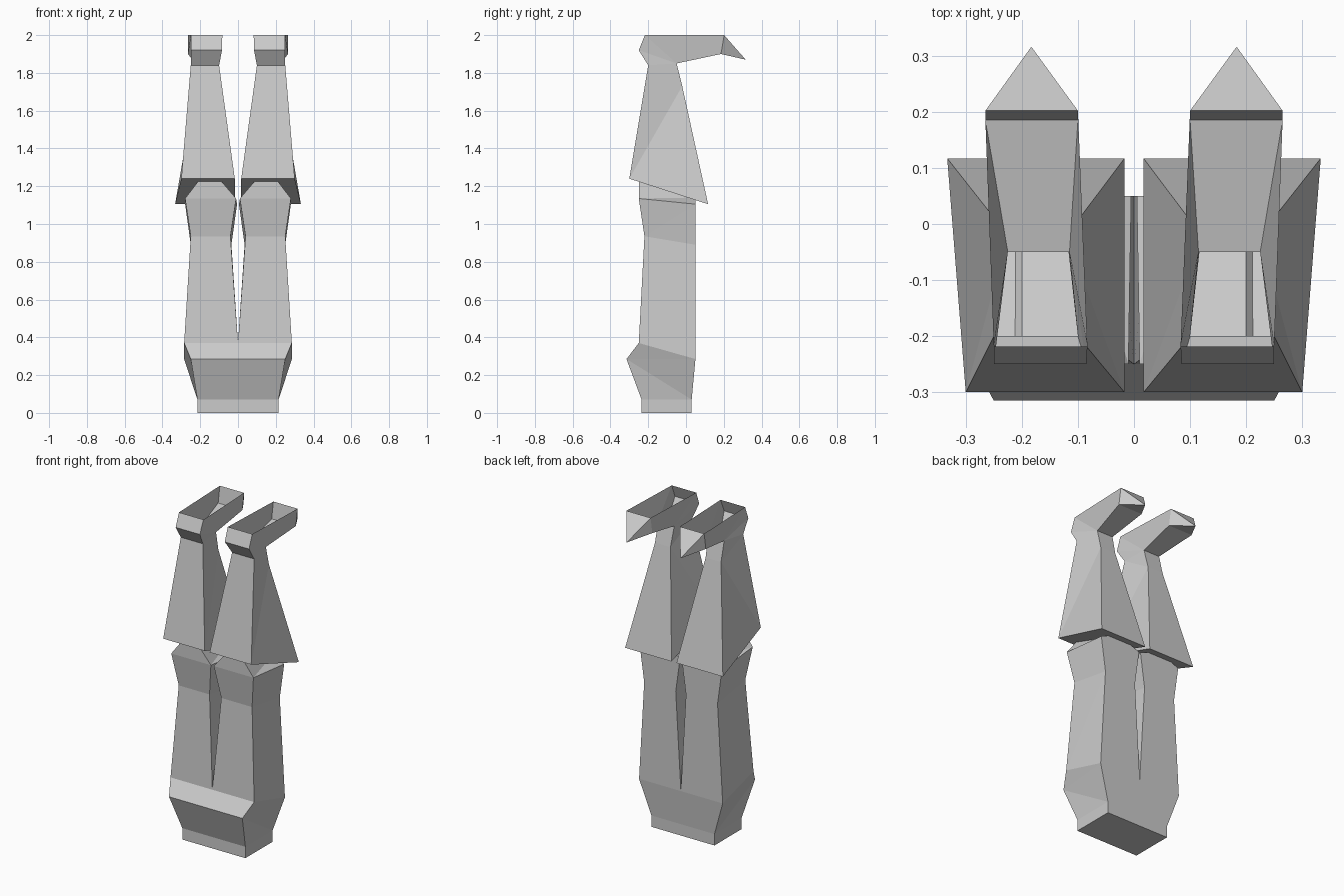
import bpy, bmesh

if "Cube" in bpy.data.objects:
    bpy.data.objects.remove(bpy.data.objects["Cube"])


def finish(name, bm, mirror=True):
    bmesh.ops.remove_doubles(bm, verts=bm.verts, dist=0.0005)
    bmesh.ops.recalc_face_normals(bm, faces=bm.faces)
    me = bpy.data.meshes.new(name)
    bm.to_mesh(me)
    bm.free()
    ob = bpy.data.objects.new(name, me)
    bpy.context.collection.objects.link(ob)
    if mirror:
        mod = ob.modifiers.new("mirror", 'MIRROR')
        mod.use_mirror_merge = False
    return ob


def loft(name, rings, cap_top=True, cap_bottom=True, rising=True, mirror=True):
    """Each ring: (front, back), each edge being (x0, x1, y, z).
    rising: side quads split from lower front to upper back."""
    bm = bmesh.new()
    loops = []
    for (a0, a1, ay, az), (b0, b1, by, bz) in rings:
        loops.append([bm.verts.new(p) for p in
                      ((a0, ay, az), (a1, ay, az), (b1, by, bz), (b0, by, bz))])
    for lo, hi in zip(loops, loops[1:]):
        bm.faces.new((lo[0], lo[1], hi[1], hi[0]))
        bm.faces.new((lo[2], lo[3], hi[3], hi[2]))
        for f, b in ((1, 2), (0, 3)):
            if rising:
                bm.faces.new((lo[f], lo[b], hi[b]))
                bm.faces.new((lo[f], hi[b], hi[f]))
            else:
                bm.faces.new((lo[f], lo[b], hi[f]))
                bm.faces.new((lo[b], hi[b], hi[f]))
    if cap_bottom:
        bm.faces.new(loops[0])
    if cap_top:
        bm.faces.new(loops[-1])
    return finish(name, bm, mirror)


# Pelvis: both rows of the upper edge meet at the back
loft("pelvis", [
    ((-.215, .215, -.235, 0), (-.215, .215, .03, 0)),
    ((-.215, .215, -.235, .07), (-.215, .215, .03, .07)),
    ((-.25, .25, -.315, .285), (-.285, .285, .05, .285)),
    ((-.285, .285, -.25, .37), (-.285, .285, .05, .285)),
], cap_top=False, rising=False, mirror=False)

# Thighs with a tapered knee end
loft("thigh", [
    ((0, .285, -.25, .37), (0, .285, .05, .285)),
    ((.04, .25, -.22, .935), (.035, .25, .05, .89)),
    ((.01, .28, -.25, 1.135), (.005, .28, .05, 1.105)),
    ((.10, .20, -.25, 1.24), (.10, .20, .05, 1.14)),
], cap_bottom=False)

# Flared lower legs, open at the ankle
loft("lower_leg", [
    ((.017, .30, -.30, 1.24), (.017, .333, .117, 1.105)),
    ((.10, .25, -.20, 1.84), (.12, .225, -.02, 1.73)),
    ((.10, .25, -.20, 1.84), (.115, .225, -.05, 1.85)),
], cap_top=False)

# Hollow boots: side outline as (x0, x1, y, z), open at sole and ankle
bm = bmesh.new()
outline = [(.083, .25, -.218, 2.0), (.085, .25, -.25, 1.92), (.10, .25, -.20, 1.84),
           (.115, .225, -.05, 1.85), (.10, .265, .185, 1.90), (.10, .265, .202, 2.0)]
inner = [bm.verts.new((p[0], p[2], p[3])) for p in outline]
outer = [bm.verts.new((p[1], p[2], p[3])) for p in outline]
for i in (0, 1, 3, 4):
    bm.faces.new((inner[i], inner[i + 1], outer[i + 1], outer[i]))
for s in (inner, outer):
    bm.faces.new((s[1], s[2], s[3]))
    bm.faces.new((s[0], s[1], s[3]))
    bm.faces.new((s[0], s[3], s[4], s[5]))
# Pointed toe
tip = bm.verts.new((.183, .316, 1.87))
toe = [inner[4], inner[5], outer[5], outer[4]]
for i in range(4):
    bm.faces.new((toe[i], toe[(i + 1) % 4], tip))
finish("boot", bm)
